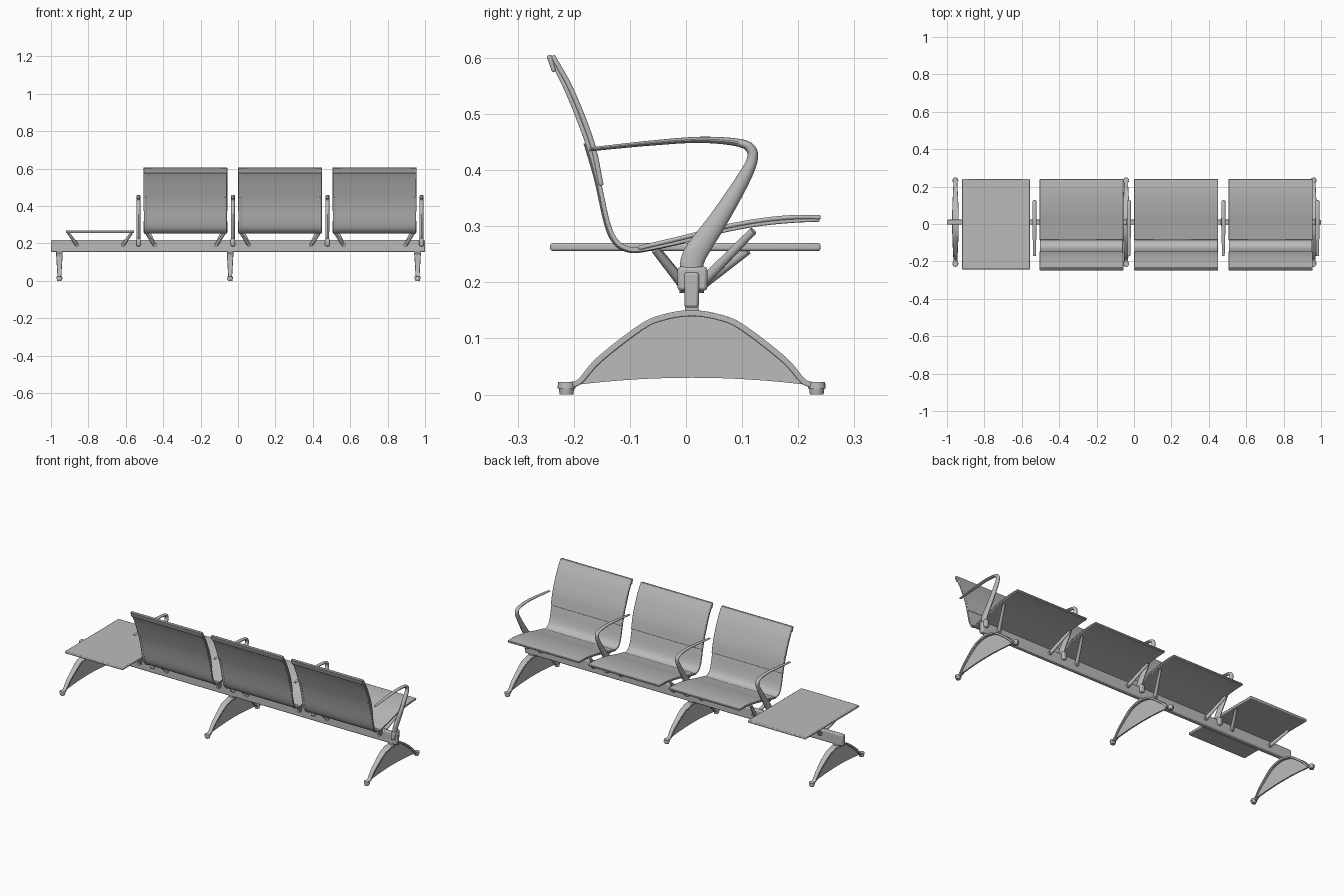
import bpy, bmesh, math
from mathutils import Vector

if "Cube" in bpy.data.objects:
    bpy.data.objects.remove(bpy.data.objects["Cube"])

grey = bpy.data.materials.new("satin_grey")
grey.use_nodes = True
COLOUR = (0.5, 0.5, 0.5, 1)
grey.diffuse_color = COLOUR
grey.node_tree.nodes["Principled BSDF"].inputs["Base Color"].default_value = COLOUR


def finish(name, bm, bevel=0):
    bmesh.ops.recalc_face_normals(bm, faces=bm.faces[:])
    mesh = bpy.data.meshes.new(name)
    bm.to_mesh(mesh)
    bm.free()
    ob = bpy.data.objects.new(name, mesh)
    bpy.context.collection.objects.link(ob)
    mesh.materials.append(grey)
    if bevel:
        mod = ob.modifiers.new("Bevel", 'BEVEL')
        mod.width, mod.segments = bevel, 2
    bpy.ops.object.select_all(action='DESELECT')
    ob.select_set(True)
    bpy.context.view_layer.objects.active = ob
    bpy.ops.object.shade_smooth_by_angle(angle=math.radians(35))
    return ob


def box(name, lo, hi, bevel=0.003):
    bm = bmesh.new()
    bmesh.ops.create_cube(bm, size=1)
    for v in bm.verts:
        v.co = [l + (c + 0.5) * (h - l) for c, l, h in zip(v.co, lo, hi)]
    return finish(name, bm, bevel)


def spline(points, steps):
    """Smooth curve through points of any dimension."""
    p = [Vector(q) for q in points]
    p = [2 * p[0] - p[1]] + p + [2 * p[-1] - p[-2]]
    out = []
    for a, b, c, d in zip(p, p[1:], p[2:], p[3:]):
        for k in range(steps):
            t = k / steps
            out.append(0.5 * (2 * b + (c - a) * t + (2 * a - 5 * b + 4 * c - d) * t * t
                              + (3 * b - a - 3 * c + d) * t ** 3))
    return out + [p[-2]]


def sweep(name, x, points, sides=4, steps=6, bevel=0):
    """Sweep along (y, z, thickness, width) points in the plane at x."""
    path = spline([Vector(q) for q in points], steps)
    bm = bmesh.new()
    rings = []
    for i, q in enumerate(path):
        a, b = path[max(i - 1, 0)], path[min(i + 1, len(path) - 1)]
        t = Vector((b[0] - a[0], b[1] - a[1])).normalized()
        ring = []
        for k in range(sides):
            ang = 2 * math.pi * (k + 0.5) / sides
            r = math.sqrt(0.5) if sides == 4 else 0.5
            u, w = r * math.cos(ang) * q[3], r * math.sin(ang) * q[2]
            ring.append(bm.verts.new((x + u, q[0] - t.y * w, q[1] + t.x * w)))
        rings.append(ring)
    for r, s in zip(rings, rings[1:]):
        for k in range(sides):
            j = (k + 1) % sides
            bm.faces.new((r[k], r[j], s[j], s[k]))
    bm.faces.new(rings[0])
    bm.faces.new(rings[-1])
    return finish(name, bm, bevel)


def rod(name, a, b, r1, r2, sides=12):
    a, b = Vector(a), Vector(b)
    bm = bmesh.new()
    bmesh.ops.create_cone(bm, cap_ends=True, segments=sides, radius1=r1, radius2=r2,
                          depth=(b - a).length)
    turn = (b - a).to_track_quat('Z', 'Y')
    for v in bm.verts:
        v.co = turn @ v.co + (a + b) / 2
    return finish(name, bm)


MID = 0.01  # y of the beam centre line

box("beam", (-1, MID - 0.013, 0.155), (1, MID + 0.013, 0.218), 0.005)

# Arched legs with a thin web and round feet
half_arch = [(0.223, 0.017, 0.010, 0.020), (0.200, 0.023, 0.010, 0.021),
             (0.165, 0.062, 0.011, 0.025), (0.090, 0.120, 0.011, 0.032),
             (0.048, 0.138, 0.011, 0.034)]
arch = ([(MID - p[0], *p[1:]) for p in half_arch] + [(MID, 0.145, 0.011, 0.036)]
        + [(MID + p[0], *p[1:]) for p in reversed(half_arch)])
for x in (-0.955, -0.042, 0.96):
    sweep("leg_arch", x, arch, steps=5, bevel=0.002)
    top = [q for q in spline(arch, 5) if abs(q[0] - MID) < 0.203]
    bm = bmesh.new()
    for side in (-1, 1):
        rows = [(bm.verts.new((x + side * 0.004, q[0], q[1])),
                 bm.verts.new((x + side * 0.004, q[0],
                               0.03 - 0.012 * ((q[0] - MID) / 0.2) ** 2))) for q in top]
        for r, s in zip(rows, rows[1:]):
            bm.faces.new((r[0], r[1], s[1], s[0]))
    bmesh.ops.bridge_loops(bm, edges=[e for e in bm.edges if e.is_boundary])
    finish("leg_web", bm)
    box("leg_mount", (x - 0.017, MID - 0.012, 0.143), (x + 0.017, MID + 0.012, 0.16))
    for s in (-1, 1):
        y = MID + s * 0.223
        rod("foot", (x, y, 0), (x, y, 0.013), 0.012, 0.014, 16)
        rod("foot_cap", (x, y, 0.011), (x, y, 0.022), 0.016, 0.015, 16)

# Armrests, wide at the beam and slender at the back
arm = [(0.008, 0.215, 0.040, 0.020), (0.016, 0.250, 0.042, 0.020),
       (0.058, 0.312, 0.034, 0.021), (0.098, 0.377, 0.026, 0.021),
       (0.117, 0.415, 0.020, 0.021), (0.116, 0.437, 0.018, 0.021),
       (0.093, 0.449, 0.014, 0.021), (0.025, 0.454, 0.011, 0.021),
       (-0.065, 0.448, 0.009, 0.020), (-0.172, 0.437, 0.007, 0.014)]
for x in (-0.532, -0.027, 0.478, 0.981):
    sweep("armrest", x, arm, sides=14)
    box("armrest_clamp", (x - 0.012, MID - 0.025, 0.185), (x + 0.012, MID + 0.028, 0.228), 0.006)


def struts(x0, x1, front, rear):
    """Slanted supports from the beam out to the edges of a seat or table."""
    for edge, s in ((x0, 1), (x1, -1)):
        foot = edge + s * 0.06
        rod("front_strut", (foot, MID + 0.01, 0.19), (edge + s * 0.013, *front), 0.010, 0.007)
        rod("rear_strut", (foot, MID - 0.01, 0.19), (edge + s * 0.013, *rear), 0.010, 0.007)
        rod("strut_boss", (foot, MID - 0.022, 0.192), (foot, MID + 0.022, 0.192), 0.011, 0.011)


# Seats: bent shell, back pad, seat pad and side ribs
shell = [(-0.241, 0.600), (-0.210, 0.537), (-0.176, 0.450), (-0.157, 0.385), (-0.139, 0.305),
         (-0.123, 0.272), (-0.100, 0.259), (-0.070, 0.260), (0.0, 0.275), (0.06, 0.291),
         (0.13, 0.304), (0.19, 0.310), (0.238, 0.312)]
back_pad = [(-0.238, 0.604), (-0.203, 0.540), (-0.168, 0.450), (-0.151, 0.372)]
seat_pad = [(-0.085, 0.261), (0.0, 0.281), (0.06, 0.297), (0.13, 0.310), (0.19, 0.316),
            (0.240, 0.316)]
for x0, x1 in ((-0.505, -0.057), (0.0, 0.45), (0.505, 0.955)):
    x, w = (x0 + x1) / 2, x1 - x0
    sweep("seat_shell", x, [(*p, 0.008, w - 0.004) for p in shell], bevel=0.002)
    sweep("back_pad", x, [(*p, 0.009, w) for p in back_pad], bevel=0.003)
    sweep("seat_pad", x, [(*p, 0.008, w) for p in seat_pad], bevel=0.003)
    sweep("back_lip", x, [(-0.244, 0.605, 0.010, w), (-0.235, 0.575, 0.007, w)], bevel=0.003)
    for rx in (x0 + 0.012, x1 - 0.012):
        sweep("side_rib", rx, [(p[0] - 0.003, p[1] - 0.002, 0.008, 0.012) for p in shell[2:9]],
              sides=8)
    struts(x0, x1, (0.12, 0.292), (-0.055, 0.258))

# Side table
box("table_top", (-0.92, -0.242, 0.256), (-0.556, 0.24, 0.27), 0.004)
struts(-0.92, -0.556, (0.11, 0.256), (-0.05, 0.256))
